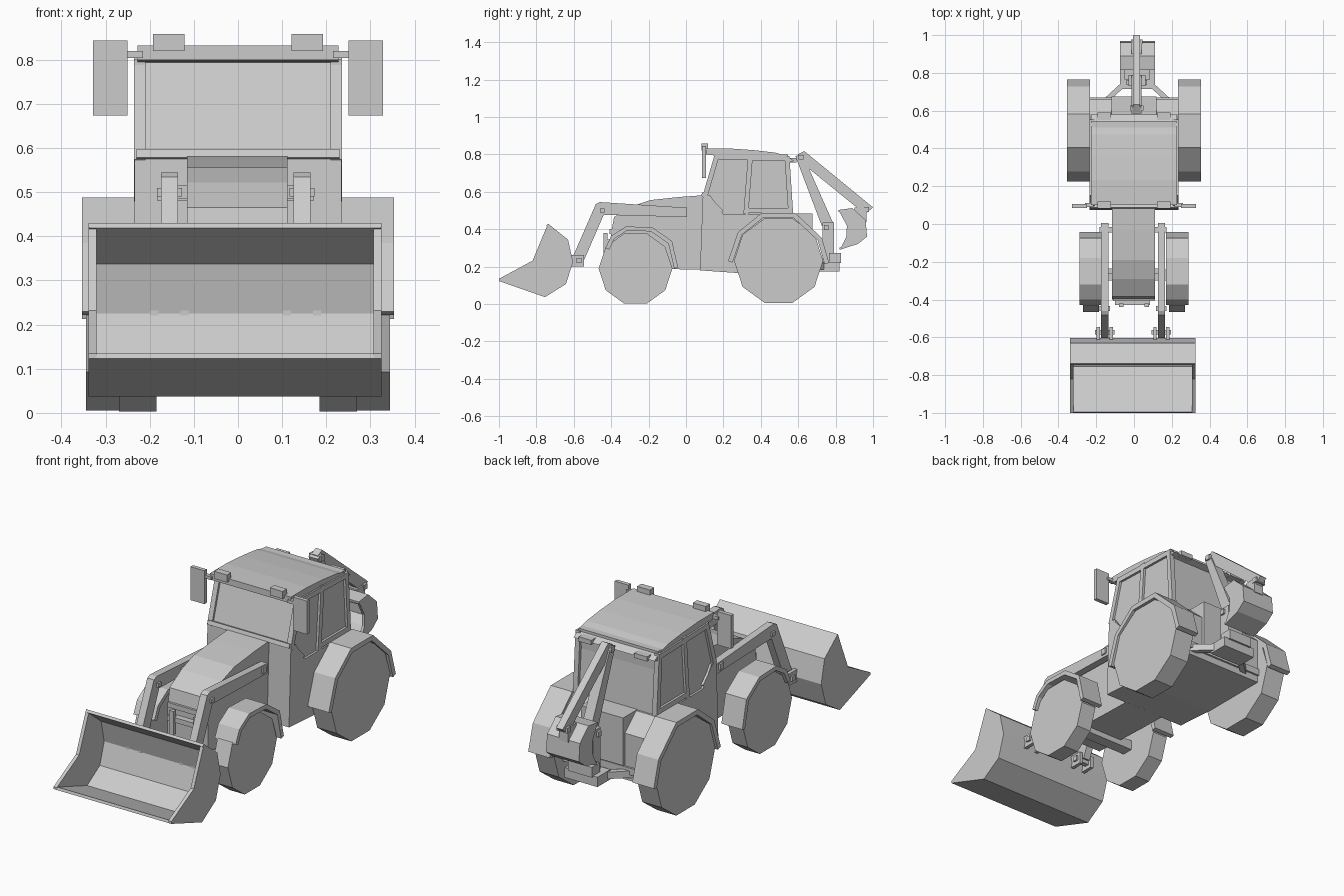
import bpy
import math
from mathutils import Vector


def make(name, verts, faces, mirror=False):
    me = bpy.data.meshes.new(name)
    me.from_pydata(verts, [], faces)
    ob = bpy.data.objects.new(name, me)
    bpy.context.collection.objects.link(ob)
    if mirror:
        ob.modifiers.new("mirror", 'MIRROR')
    return ob


def prism(name, pts, x0, x1, mirror=False):
    """Side profile of (y, z) points, extruded from x0 to x1."""
    n = len(pts)
    area = sum(pts[i - 1][0] * pts[i][1] - pts[i][0] * pts[i - 1][1] for i in range(n))
    if area < 0:
        pts = pts[::-1]
    verts = [(x, y, z) for x in (x0, x1) for y, z in pts]
    faces = [tuple(range(n))[::-1], tuple(range(n, 2 * n))]
    faces += [(i, (i + 1) % n, n + (i + 1) % n, n + i) for i in range(n)]
    return make(name, verts, faces, mirror)


def box(name, x, y, z, mirror=False):
    return prism(name, [(y[0], z[0]), (y[1], z[0]), (y[1], z[1]), (y[0], z[1])], x[0], x[1], mirror)


def bar(name, a, b, w, x0, x1, mirror=False):
    """Straight beam between two (y, z) points."""
    a, b = Vector(a), Vector(b)
    d = (b - a).normalized() * w / 2
    s = Vector((-d.y, d.x))
    return prism(name, [tuple(p) for p in (a + s, b + s, b - s, a - s)], x0, x1, mirror)


def shell(name, path, x0, x1, t, mirror=False):
    """Bent plate along a (y, z) path, thickened inwards."""
    verts = [(x, y, z) for y, z in path for x in (x0, x1)]
    faces = [(2 * i, 2 * i + 1, 2 * i + 3, 2 * i + 2) for i in range(len(path) - 1)]
    ob = make(name, verts, faces)
    m = ob.modifiers.new("solid", 'SOLIDIFY')
    m.thickness, m.offset, m.use_even_offset = t, -1, True
    if mirror:
        ob.modifiers.new("mirror", 'MIRROR')
    return ob


def ngon(y, z, r, n=10):
    return [(y + r * math.cos(2 * math.pi * i / n), z + r * math.sin(2 * math.pi * i / n)) for i in range(n)]


# Wheels and axles
prism("front_wheels", ngon(-0.27, 0.19, 0.197), 0.185, 0.27, True)
prism("rear_wheels", ngon(0.495, 0.232, 0.238), 0.235, 0.344, True)
box("front_axle", (-0.19, 0.19), (-0.3, -0.24), (0.165, 0.215))
box("rear_axle", (-0.24, 0.24), (0.46, 0.53), (0.2, 0.27))

# Fenders
shell("front_fenders", [(-0.43, 0.3), (-0.4, 0.365), (-0.32, 0.415), (-0.18, 0.41),
                        (-0.075, 0.337), (-0.042, 0.195)], 0.17, 0.288, 0.022, True)
shell("rear_fenders", [(0.225, 0.23), (0.278, 0.385), (0.406, 0.488), (0.583, 0.488),
                       (0.727, 0.353), (0.765, 0.22)], 0.233, 0.354, 0.025, True)

# Hood and chassis
prism("hood", [(-0.4, 0.2), (-0.4, 0.38), (-0.385, 0.465), (-0.29, 0.522), (-0.19, 0.556),
               (-0.03, 0.573), (0.1, 0.582), (0.1, 0.183), (-0.075, 0.187)], -0.116, 0.112)
box("grille_lip", (-0.112, 0.108), (-0.408, -0.38), (0.375, 0.4))
box("front_bumper_bar", (-0.1, 0.085), (-0.43, -0.4), (0.32, 0.345))
box("front_bumper_posts", (0.055, 0.08), (-0.44, -0.42), (0.26, 0.38), True)

# Cab lower body
prism("cab_body", [(0.075, 0.18), (0.09, 0.58), (0.13, 0.58), (0.2, 0.48), (0.57, 0.48),
                   (0.66, 0.4), (0.66, 0.165), (0.29, 0.165)], -0.235, 0.235)
box("rear_panel", (-0.118, 0.12), (0.56, 0.675), (0.24, 0.483))
# Cab glass core with pillars
prism("cab_glass", [(0.1, 0.47), (0.1, 0.58), (0.167, 0.8), (0.545, 0.8), (0.543, 0.7), (0.56, 0.47)],
      -0.224, 0.224)
pillars = [((0.1, 0.57), (0.167, 0.8)), ((0.32, 0.48), (0.345, 0.8)), ((0.54, 0.79), (0.56, 0.48)),
           ((0.15, 0.788), (0.55, 0.776)), ((0.32, 0.5), (0.565, 0.5)), ((0.11, 0.57), (0.19, 0.49))]
for i, (a, b) in enumerate(pillars):
    bar(f"cab_pillar_{i}", a, b, 0.026, 0.21, 0.236, True)
bar("windshield_sill", (0.09, 0.575), (0.097, 0.595), 0.02, -0.23, 0.23)
# Roof
prism("roof", [(0.1, 0.8), (0.1, 0.832), (0.23, 0.832), (0.36, 0.823), (0.475, 0.81), (0.53, 0.795),
               (0.58, 0.765), (0.545, 0.755), (0.53, 0.775), (0.3, 0.79), (0.15, 0.795)], -0.228, 0.228)
box("roof_lamps_front", (0.121, 0.193), (0.083, 0.118), (0.82, 0.858), True)
box("roof_lamps_rear", (0.121, 0.193), (0.55, 0.59), (0.758, 0.782), True)

# Mirrors
box("mirror_plates", (0.25, 0.328), (0.086, 0.106), (0.674, 0.844), True)
box("mirror_arms", (0.215, 0.26), (0.09, 0.112), (0.804, 0.82), True)

# Loader arms, both sides
for side, cx in (("left", -0.155), ("right", 0.145)):
    prism(f"loader_arm_{side}", [(0.005, 0.465), (0.005, 0.515), (-0.46, 0.545), (-0.482, 0.535),
                                 (-0.604, 0.255), (-0.545, 0.235), (-0.44, 0.477)], cx - 0.019, cx + 0.019)
    inner = 0.1 if cx > 0 else -0.1
    box(f"arm_mount_pin_{side}", tuple(sorted((inner, cx * 1.18))), (-0.045, -0.015), (0.48, 0.51))
    box(f"arm_brace_pin_{side}", tuple(sorted((inner, cx))), (-0.265, -0.235), (0.485, 0.515))
    box(f"arm_elbow_pin_{side}", (cx - 0.028, cx + 0.028), (-0.46, -0.435), (0.49, 0.51))
    for k in (-1, 1):
        c = cx + k * 0.034
        box(f"bucket_bracket_{side}_{k}", (c - 0.009, c + 0.009), (-0.62, -0.545), (0.2, 0.262))
    box(f"bucket_pin_{side}", (cx - 0.052, cx + 0.052), (-0.585, -0.56), (0.22, 0.245))

# Front bucket: bent plate and two side plates
back = [(-0.738, 0.43), (-0.631, 0.345), (-0.604, 0.225), (-0.642, 0.107), (-0.754, 0.037), (-1.0, 0.123)]
shell("front_bucket", back, -0.338, 0.324, 0.014)
cheek = back + [(-1.0, 0.135), (-0.82, 0.232)]
prism("front_bucket_cheek_left", cheek, -0.339, -0.321)
prism("front_bucket_cheek_right", cheek, 0.307, 0.325)

# Backhoe base
box("backhoe_base", (-0.075, 0.11), (0.715, 0.82), (0.175, 0.225))
box("backhoe_swing_block", (-0.05, 0.085), (0.765, 0.83), (0.22, 0.272))
box("backhoe_post", (-0.03, 0.06), (0.73, 0.79), (0.22, 0.435))
box("backhoe_crossbeam", (-0.235, 0.235), (0.64, 0.67), (0.2, 0.235))
for s in (-1, 1):
    cx = 0.017
    v = [(cx + s * a, y, z) for a, y in ((0.19, 0.65), (0.15, 0.65), (0.03, 0.76), (0.07, 0.76)) for z in (0.185, 0.22)]
    f = [(0, 2, 4, 6), (1, 3, 5, 7), (0, 1, 3, 2), (2, 3, 5, 4), (4, 5, 7, 6), (6, 7, 1, 0)]
    make(f"backhoe_strut_{s}", v, f)

# Backhoe boom, stick and pins
prism("backhoe_boom", [(0.585, 0.79), (0.62, 0.805), (0.655, 0.73), (0.788, 0.43), (0.765, 0.395),
                       (0.725, 0.42)], -0.012, 0.04)
prism("backhoe_stick", [(0.598, 0.8), (0.632, 0.818), (1.0, 0.517), (0.958, 0.48), (0.615, 0.758)], -0.005, 0.032)
for name, y, z, h in (("top", 0.615, 0.785, 0.035), ("base", 0.75, 0.41, 0.055), ("tip", 0.965, 0.505, 0.03)):
    box(f"backhoe_pin_{name}", (0.014 - h, 0.014 + h), (y - 0.013, y + 0.013), (z - 0.013, z + 0.013))
box("backhoe_bucket_link", (-0.012, 0.04), (0.9, 0.965), (0.44, 0.515))

# Backhoe bucket
scoop = [(0.815, 0.503), (0.89, 0.513), (0.96, 0.45), (0.968, 0.36), (0.92, 0.322), (0.823, 0.29)]
shell("backhoe_bucket", scoop, -0.074, 0.111, 0.012)
cheek = scoop + [(0.858, 0.36), (0.86, 0.42)]
prism("backhoe_bucket_cheek_left", cheek, -0.074, -0.06)
prism("backhoe_bucket_cheek_right", cheek, 0.097, 0.111)
